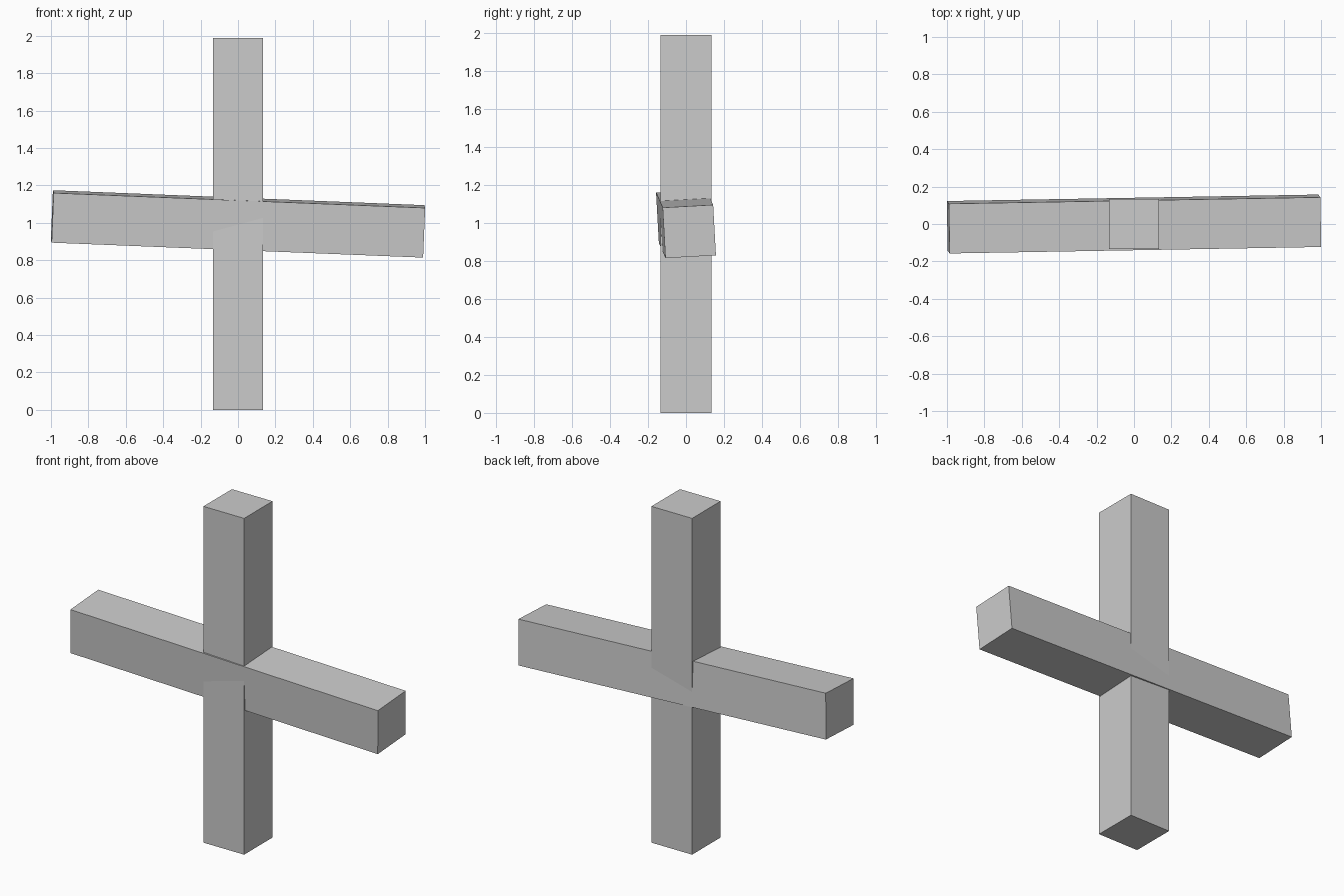
import bpy
from math import radians

if "Cube" in bpy.data.objects:
    bpy.data.objects.remove(bpy.data.objects["Cube"], do_unlink=True)

LENGTH = 1.988
WIDTH = 0.266

grey = bpy.data.materials.new("light_grey")
grey.use_nodes = True
colour = (0.6, 0.6, 0.6, 1)
grey.diffuse_color = colour
grey.node_tree.nodes["Principled BSDF"].inputs["Base Color"].default_value = colour


def make_bar(name, size, rotation=(0, 0, 0)):
    """Square bar centred at mid height, optionally tilted."""
    bpy.ops.mesh.primitive_cube_add(size=1, location=(0, 0, LENGTH / 2))
    bar = bpy.context.object
    bar.name = name
    bar.scale = size
    bar.rotation_euler = [radians(a) for a in rotation]
    bar.data.materials.append(grey)
    return bar


# Upright post
make_bar("upright_post", (WIDTH, WIDTH, LENGTH))

# Slightly tilted beam crossing through the post
make_bar("cross_beam", (LENGTH, WIDTH, WIDTH), (3.2, 2.3, 1.0))
